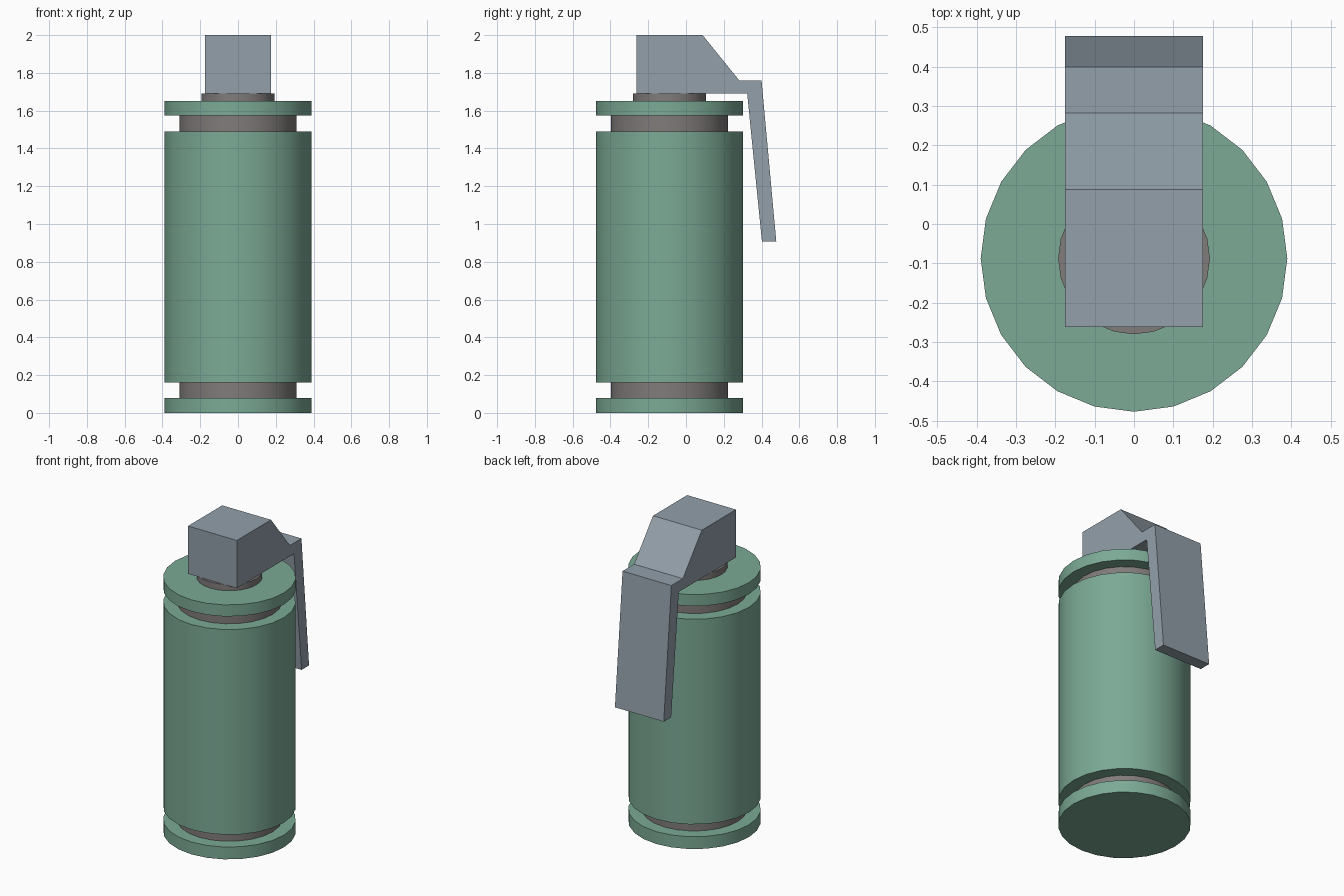
import bpy, bmesh

if "Cube" in bpy.data.objects:
    bpy.data.objects.remove(bpy.data.objects["Cube"])

AXIS_Y = -0.0875   # canister axis sits forward of the lever
SIDES = 24


def material(name, rgb):
    mat = bpy.data.materials.new(name)
    mat.diffuse_color = (*rgb, 1.0)
    mat.use_nodes = True
    mat.node_tree.nodes["Principled BSDF"].inputs["Base Color"].default_value = mat.diffuse_color
    return mat


GREEN = material("green_paint", (0.20, 0.40, 0.30))
STEEL = material("blue_steel", (0.29, 0.35, 0.40))
DARK = material("dark_metal", (0.22, 0.20, 0.20))


def cylinder(name, radius, z0, z1, mat):
    bpy.ops.mesh.primitive_cylinder_add(
        vertices=SIDES, radius=radius, depth=z1 - z0,
        location=(0, AXIS_Y, (z0 + z1) / 2))
    obj = bpy.context.object
    obj.name = name
    obj.data.materials.append(mat)
    bpy.ops.object.shade_smooth_by_angle()
    return obj


def extrude_profile(name, points, half_width, mat):
    """Extrude a (y, z) outline symmetrically along x."""
    bm = bmesh.new()
    face = bm.faces.new([bm.verts.new((-half_width, y, z)) for y, z in points])
    geom = bmesh.ops.extrude_face_region(bm, geom=[face])["geom"]
    verts = [g for g in geom if isinstance(g, bmesh.types.BMVert)]
    bmesh.ops.translate(bm, verts=verts, vec=(2 * half_width, 0, 0))
    bmesh.ops.recalc_face_normals(bm, faces=bm.faces)
    mesh = bpy.data.meshes.new(name)
    bm.to_mesh(mesh)
    bm.free()
    mesh.materials.append(mat)
    obj = bpy.data.objects.new(name, mesh)
    bpy.context.collection.objects.link(obj)
    return obj


# Canister: painted shell sections over a narrower core
cylinder("bottom_rim", 0.39, 0.0, 0.08, GREEN)
cylinder("canister_body", 0.39, 0.16, 1.49, GREEN)
cylinder("top_rim", 0.39, 1.575, 1.65, GREEN)
cylinder("lower_groove", 0.31, 0.08, 0.16, DARK)
cylinder("upper_groove", 0.31, 1.49, 1.575, DARK)
cylinder("neck", 0.193, 1.65, 1.69, DARK)

# Fuse head with the safety lever bent down the back
extrude_profile("fuse_head_and_lever", [
    (-0.262, 1.69), (-0.262, 2.0), (0.088, 2.0), (0.282, 1.76),
    (0.40, 1.76), (0.478, 0.907), (0.402, 0.907), (0.324, 1.69),
], 0.175, STEEL)
